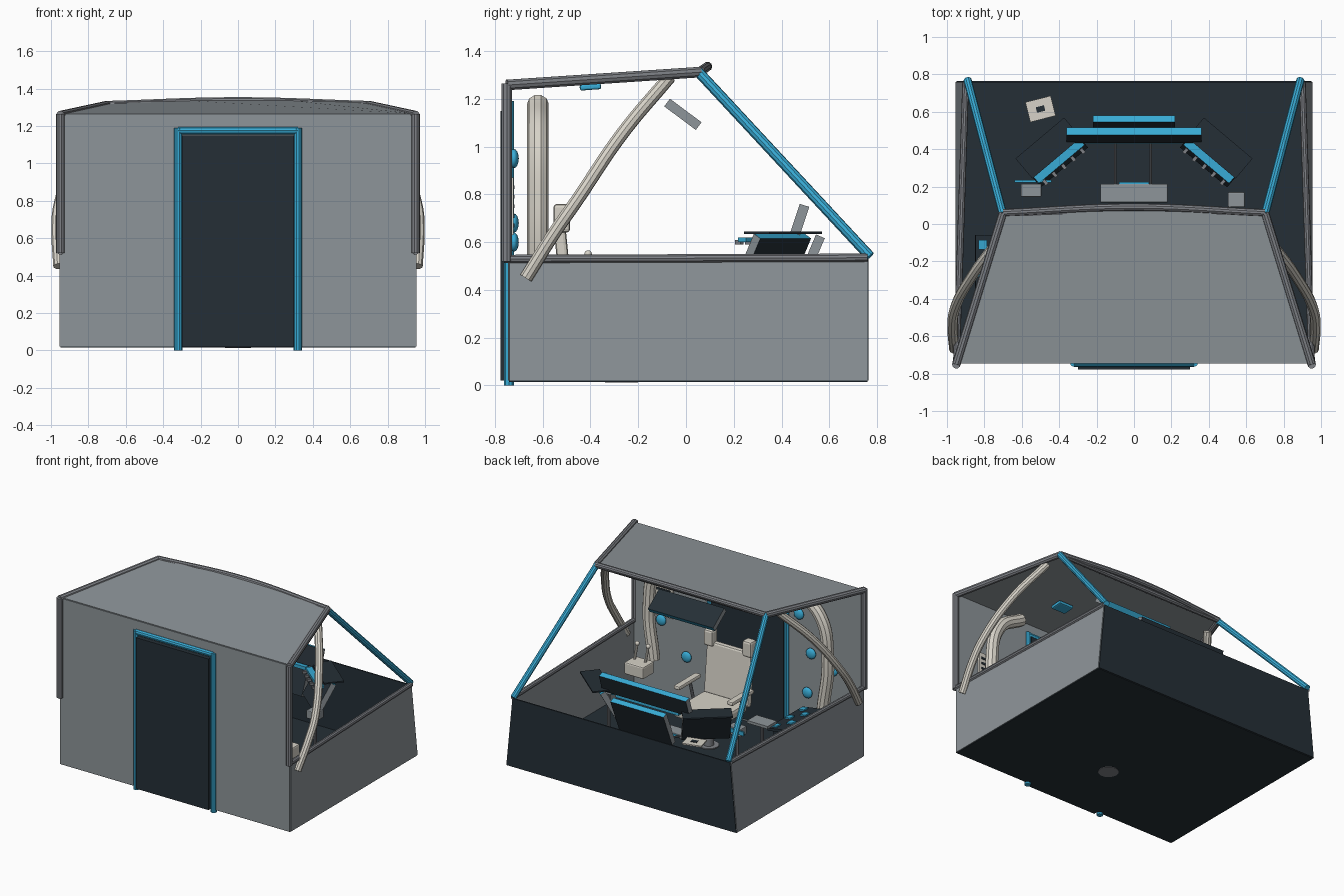
import bpy, bmesh, math
from mathutils import Vector, Euler, Matrix

if "Cube" in bpy.data.objects:
    bpy.data.objects.remove(bpy.data.objects["Cube"], do_unlink=True)


def material(name, color):
    m = bpy.data.materials.new(name)
    m.use_nodes = True
    m.diffuse_color = (*color, 1)
    m.node_tree.nodes["Principled BSDF"].inputs["Base Color"].default_value = (*color, 1)
    return m


GREY = material("wall grey", (0.27, 0.30, 0.32))
FRAME = material("frame grey", (0.21, 0.22, 0.24))
DARK = material("dark slate", (0.018, 0.028, 0.037))
BLUE = material("bright blue", (0.04, 0.41, 0.67))
CREAM = material("warm cream", (0.68, 0.65, 0.58))


def add_mesh(name, bm, mats):
    me = bpy.data.meshes.new(name)
    bm.to_mesh(me)
    bm.free()
    for m in mats:
        me.materials.append(m)
    ob = bpy.data.objects.new(name, me)
    bpy.context.collection.objects.link(ob)
    return ob


def smooth(ob):
    bpy.ops.object.select_all(action='DESELECT')
    bpy.context.view_layer.objects.active = ob
    ob.select_set(True)
    bpy.ops.object.shade_smooth_by_angle()


def sheet(name, points, mat):
    """Thin panel through the given corners."""
    bm = bmesh.new()
    bm.faces.new([bm.verts.new(p) for p in points])
    ob = add_mesh(name, bm, [mat])
    mod = ob.modifiers.new("thickness", 'SOLIDIFY')
    mod.thickness, mod.offset = 0.01, 0
    return ob


def box(name, loc, size, mat, rot=(0, 0, 0), bevel=0):
    bm = bmesh.new()
    bmesh.ops.create_cube(bm, size=1, matrix=Matrix.Diagonal((*size, 1)))
    ob = add_mesh(name, bm, [mat])
    ob.location, ob.rotation_euler = loc, rot
    if bevel:
        mod = ob.modifiers.new("rounding", 'BEVEL')
        mod.width, mod.segments = bevel, 2
    return ob


def screen(name, loc, size, rot):
    """Slab with dark faces, blue top and bottom edges and grey ends."""
    ob = box(name, loc, size, DARK, rot)
    ob.data.materials.append(BLUE)
    ob.data.materials.append(GREY)
    for p in ob.data.polygons:
        p.material_index = 1 if abs(p.normal.z) > 0.5 else 2 if abs(p.normal.x) > 0.5 else 0
    return ob


def ball(name, loc, radius, mat, scale=(1, 1, 1)):
    bm = bmesh.new()
    bmesh.ops.create_uvsphere(bm, u_segments=16, v_segments=8, radius=radius)
    ob = add_mesh(name, bm, [mat])
    ob.location, ob.scale = loc, scale
    smooth(ob)


def disc(name, loc, radius, depth, mat):
    bm = bmesh.new()
    bmesh.ops.create_cone(bm, cap_ends=True, segments=24, radius1=radius,
                          radius2=radius, depth=depth)
    ob = add_mesh(name, bm, [mat])
    ob.location = loc
    smooth(ob)


def tube(name, points, radius, mat):
    cu = bpy.data.curves.new(name, 'CURVE')
    cu.dimensions = '3D'
    cu.bevel_depth, cu.bevel_resolution = radius, 3
    cu.use_fill_caps = True
    if len(points) == 2:
        sp = cu.splines.new('POLY')
        sp.points.add(1)
        for q, p in zip(sp.points, points):
            q.co = (*p, 1)
    else:
        sp = cu.splines.new('BEZIER')
        sp.bezier_points.add(len(points) - 1)
        for q, p in zip(sp.bezier_points, points):
            q.co = p
            q.handle_left_type = q.handle_right_type = 'AUTO'
    cu.materials.append(mat)
    ob = bpy.data.objects.new(name, cu)
    bpy.context.collection.objects.link(ob)
    bpy.ops.object.select_all(action='DESELECT')
    bpy.context.view_layer.objects.active = ob
    ob.select_set(True)
    bpy.ops.object.convert(target='MESH')
    smooth(bpy.context.object)


W, F, B = 0.95, -0.74, 0.76     # half width, front, back
RAIL, EAVE = 0.53, 1.26

# Hull panels
sheet("floor", [(-W, F, .02), (W, F, .02), (W, B, .02), (-W, B, .02)], DARK)
sheet("front_wall", [(-W, F, .02), (W, F, .02), (W, F, EAVE), (-W, F, EAVE)], GREY)
sheet("back_wall", [(-W, B, .02), (W, B, .02), (.9, B, RAIL), (-.9, B, RAIL)], DARK)
arc = []
for i in range(11):
    t = 1 - i / 5
    lift = 1 - t * t
    arc.append((.7 * t, .06 + .03 * lift, 1.315 + .02 * lift))
sheet("roof", [(-W, F, EAVE), (W, F, EAVE)] + arc, GREY)

# Door with its frame, seen from both sides
box("door", (0, -.76, .585), (.6, .035, 1.13), DARK)
box("door_inner_face", (0, -.73, .6), (.6, .012, 1.12), DARK)
tube("door_header", [(-.32, -.742, 1.175), (.32, -.742, 1.175)], .022, BLUE)

# Roof back edge
tube("roof_back_bar", [(-.7, .06, 1.312), (.7, .06, 1.312)], .02, FRAME)
tube("roof_back_bow", [arc[0], arc[5], arc[10]], .02, FRAME)

for s, side in ((1, "left"), (-1, "right")):
    sheet(side + "_wall", [(s * W, F, .02), (s * W, B, .02), (s * .9, B, RAIL), (s * W, F, RAIL)], GREY)
    tube(side + "_door_jamb", [(s * .32, -.742, 0), (s * .32, -.742, 1.19)], .022, BLUE)

    # Tubular frame
    tube(side + "_front_post", [(s * W, -.75, .52), (s * W, -.75, 1.265)], .023, FRAME)
    tube(side + "_rail", [(s * W, -.76, .53), (s * .9, .76, .535)], .018, FRAME)
    tube(side + "_roof_edge", [(s * W, -.75, 1.258), (s * .7, .06, 1.312)], .023, FRAME)
    tube(side + "_back_strut", [(s * .7, .05, 1.315), (s * .89, .77, .54)], .022, BLUE)

    # Bowed outer pipe and arched inner pipe
    tube(side + "_outer_pipe", [(s * .71, -.07, 1.29), (s * .86, -.27, 1.05),
                                (s * .96, -.46, .77), (s * .97, -.55, .64),
                                (s * .96, -.67, .45)], .028, CREAM)
    tube(side + "_inner_pipe", [(s * .7, -.62, .35), (s * .74, -.62, .75),
                                (s * .67, -.62, 1.05), (s * .48, -.62, 1.18)], .045, CREAM)

    # Wall lamps
    for x, z in ((.43, .95), (.53, .68), (.5, .38), (.71, .6)):
        ball(side + "_wall_lamp", (s * x, -.72, z), .04, BLUE, (1, .5, 1))
    box(side + "_ceiling_lamp", (s * .3, -.4, 1.25), (.12, .09, .025), BLUE, (.075, 0, 0), .008)

    # Side screen with visor, light bar and keys
    turn = Euler((0, 0, -s * .7))
    mid = Vector((s * .42, .36, .52))
    screen(side + "_screen", mid, (.33, .04, .24), (-.5, 0, turn.z))

    def around(x, y, z):
        v = Vector((x, y, z))
        v.rotate(turn)
        return mid + v
    box(side + "_screen_bar", around(0, -.03, .09), (.32, .045, .02), BLUE, turn)
    box(side + "_screen_visor", around(0, .06, .12), (.34, .14, .01), DARK, turn)
    for i in range(5):
        box(side + "_screen_key", around(-.13 + i * .065, -.07, .08), (.018, .03, .018), FRAME, turn)

# Central screens
screen("upper_screen", (0, .475, .69), (.72, .042, .135), (-.32, 0, 0))
screen("lower_screen", (0, .51, .5), (.44, .04, .27), (-.4, 0, 0))
box("screen_light_bar", (0, .445, .605), (.52, .03, .025), BLUE)
overhead = screen("overhead_screen", (0, -.013, 1.135), (.54, .04, .165), (.93, 0, 0))

# Centre tray and its arms
box("centre_tray", (0, .165, .3), (.36, .1, .03), GREY, bevel=.005)
box("tray_strip", (0, .22, .3), (.16, .01, .02), BLUE)
for x in (-.1, .09):
    tube("tray_arm", [(x, .2, .3), (x, .47, .38)], .007, FRAME)

# Seat
disc("seat_base", (0, -.27, .022), .07, .02, FRAME)
disc("seat_column", (0, -.27, .14), .035, .24, FRAME)
box("seat_cushion", (0, -.29, .28), (.36, .36, .07), CREAM, bevel=.02)
box("seat_back", (0, -.51, .47), (.37, .05, .4), CREAM, (.1, 0, 0), .015)
for s in (-1, 1):
    box("shoulder_pad", (s * .16, -.52, .7), (.075, .07, .12), CREAM, bevel=.015)
    box("armrest", (s * .22, -.33, .42), (.05, .26, .03), CREAM, bevel=.01)
    tube("armrest_support", [(s * .22, -.36, .41), (s * .19, -.36, .28)], .012, FRAME)

# Lever box on the left
box("lever_box", (.64, -.36, .4), (.16, .13, .09), CREAM, bevel=.01)
for x in (.6, .69):
    tube("lever", [(x, -.37, .42), (x, -.41, .545)], .009, CREAM)
    ball("lever_knob", (x, -.41, .55), .016, CREAM)

# Button console on the right
box("button_console", (-.74, -.27, .41), (.22, .42, .02), DARK, (0, .15, 0))
box("console_body", (-.76, -.27, .21), (.17, .4, .38), DARK)
for i in range(3):
    for j in range(5):
        if (i + j) % 2 == 0:
            box("console_button", (-.81 + i * .07, -.43 + j * .08, .433 - i * .0105),
                (.045, .05, .015), BLUE, (0, .15, 0))

# Hand controls near the screens
box("right_control", (-.55, .18, .46), (.11, .07, .06), GREY, bevel=.006)
box("right_control_bar", (-.54, .228, .47), (.2, .012, .03), BLUE)
box("right_shelf", (-.63, 0, .47), (.17, .11, .02), GREY)
box("left_control", (.547, .13, .46), (.09, .08, .06), GREY, bevel=.006)
for x, y in ((-.55, .18), (.547, .13), (-.63, 0)):
    tube("control_stand", [(x, y, .02), (x, y, .45)], .012, FRAME)

# Slotted vent on the front wall and the small plate near the back
box("vent_panel", (.69, -.728, .75), (.15, .012, .24), CREAM)
for i in range(5):
    box("vent_slot", (.69, -.721, .67 + i * .04), (.11, .006, .016), DARK)
box("small_plate", (-.5, .615, .52), (.14, .11, .01), CREAM, (0, 0, .25))
box("small_plate_mark", (-.5, .615, .526), (.045, .03, .006), DARK, (0, 0, .25))
